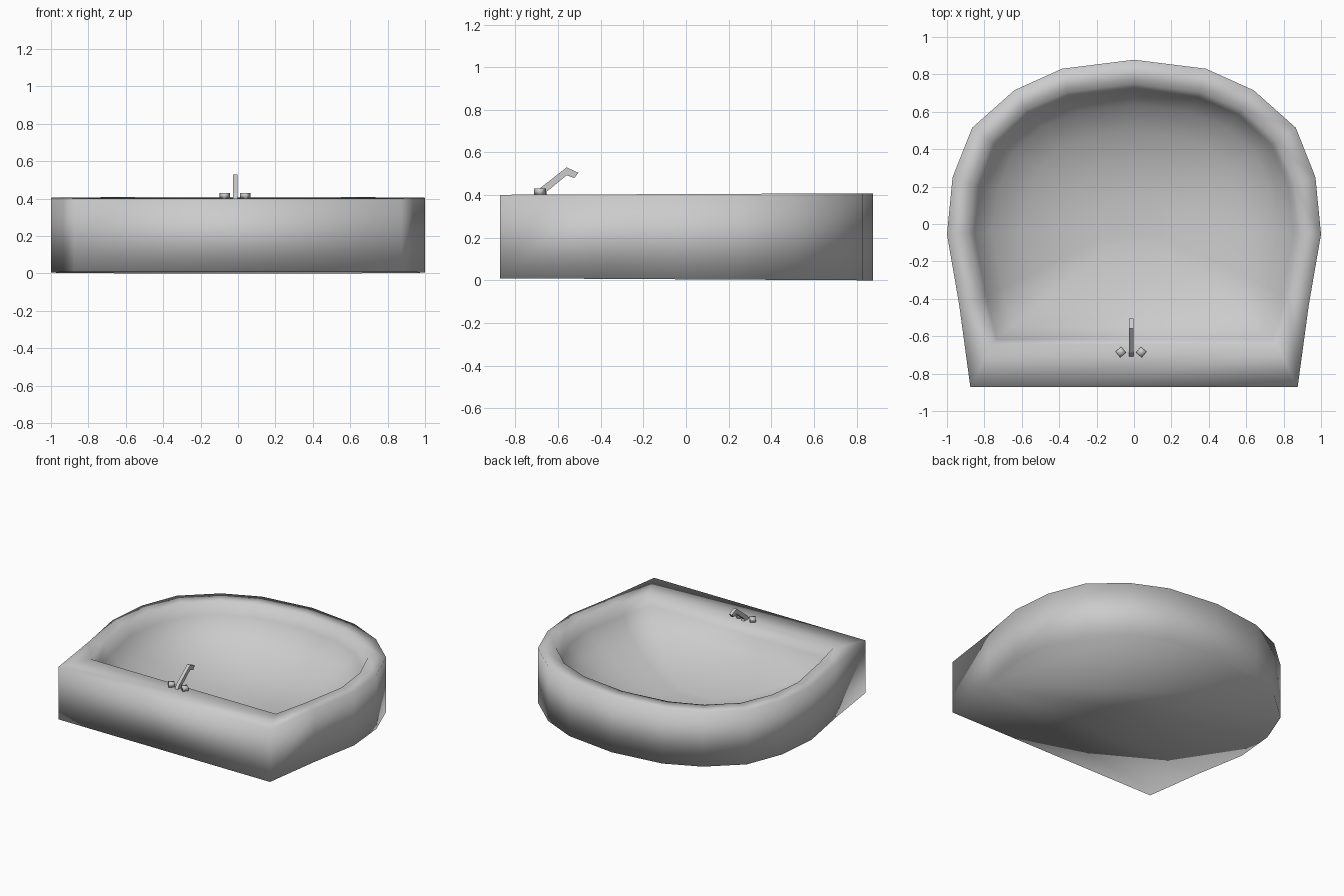
import bpy, bmesh, math
from mathutils import Matrix

if "Cube" in bpy.data.objects:
    bpy.data.objects.remove(bpy.data.objects["Cube"])


def finish(bm, name, smooth=False):
    bmesh.ops.recalc_face_normals(bm, faces=bm.faces[:])
    for f in bm.faces:
        f.smooth = smooth
    me = bpy.data.meshes.new(name)
    bm.to_mesh(me)
    bm.free()
    ob = bpy.data.objects.new(name, me)
    bpy.context.collection.objects.link(ob)
    return ob


def mirrored(half):
    """Close a right-hand half outline (front corner to back middle)."""
    return half + [(-x, y) for x, y in reversed(half[:-1])]


def rim_z(y):
    return 0.405 + 0.004 * y


# Basin: D-shaped outline, flat rim and rounded bowl, one smooth skin
outer = mirrored([(0.875, -0.872), (0.935, -0.43), (1.0, -0.055), (0.97, 0.25),
                  (0.865, 0.515), (0.64, 0.715), (0.385, 0.83), (0, 0.878)])
inner = mirrored([(0.765, -0.645), (0.825, -0.40), (0.89, -0.05), (0.86, 0.21),
                  (0.765, 0.44), (0.58, 0.61), (0.355, 0.705), (0, 0.75)])
bowl = [(0.96, 0.08), (0.85, 0.18), (0.67, 0.265), (0.45, 0.325), (0.2, 0.36)]

bm = bmesh.new()
rings = [[bm.verts.new((x, y, 0.005 - 0.0055 * y)) for x, y in outer],
         [bm.verts.new((x, y, rim_z(y))) for x, y in outer],
         [bm.verts.new((x, y, rim_z(y))) for x, y in inner]]
for s, drop in bowl:
    rings.append([bm.verts.new((x * s, y * s, 0.405 - drop)) for x, y in inner])
n = len(outer)
for a, b in zip(rings, rings[1:]):
    for i in range(n):
        j = (i + 1) % n
        bm.faces.new((a[i], a[j], b[j], b[i]))
bm.faces.new(rings[0])
bm.faces.new(rings[-1])
finish(bm, "basin", smooth=True)

# Spout: side profile extruded across x
profile = [(-0.71, 0.40), (-0.688, 0.43), (-0.56, 0.53), (-0.505, 0.505),
           (-0.524, 0.48), (-0.56, 0.493), (-0.655, 0.415), (-0.65, 0.40)]
bm = bmesh.new()
face = bm.faces.new([bm.verts.new((-0.027, y, z)) for y, z in profile])
ext = bmesh.ops.extrude_face_region(bm, geom=[face])
bmesh.ops.translate(bm, vec=(0.024, 0, 0),
                    verts=[v for v in ext["geom"] if isinstance(v, bmesh.types.BMVert)])
finish(bm, "spout")

# Tap handles: small turned blocks on each side of the spout
for name, x, turn in (("left_handle", -0.071, 40), ("right_handle", 0.039, 50)):
    bm = bmesh.new()
    bmesh.ops.create_cube(bm, size=1, matrix=Matrix.Translation((x, -0.685, 0.416))
                          @ Matrix.Rotation(math.radians(turn), 4, 'Z')
                          @ Matrix.Diagonal((0.04, 0.04, 0.03, 1)))
    finish(bm, name, smooth=True)
